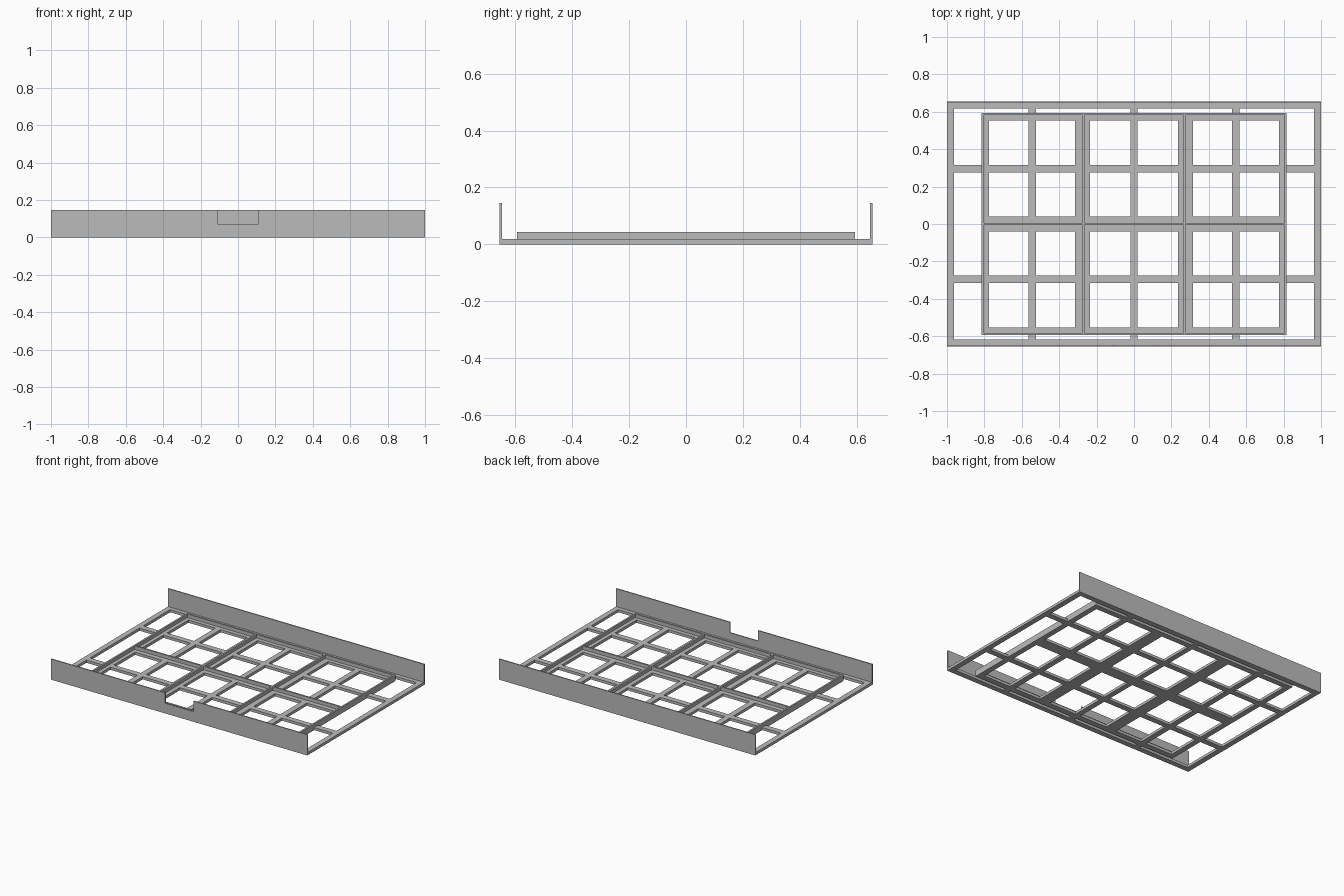
import bpy, bmesh
from mathutils import Vector

if "Cube" in bpy.data.objects:
    bpy.data.objects.remove(bpy.data.objects["Cube"])

grey = bpy.data.materials.new("plain grey")
grey.diffuse_color = (0.5, 0.5, 0.5, 1)
grey.use_nodes = True
grey.node_tree.nodes["Principled BSDF"].inputs["Base Color"].default_value = grey.diffuse_color


def slab(name, rects, depth0, depth1, upright=False):
    """Union of rectangles (u0, u1, v0, v1) extruded into one clean solid.
    Flat slabs lie in xy and extrude along z; upright ones lie in xz and extrude along y."""
    us = sorted({round(u, 4) for r in rects for u in r[:2]})
    vs = sorted({round(v, 4) for r in rects for v in r[2:]})

    def place(u, v, d):
        return Vector((u, d, v)) if upright else Vector((u, v, d))

    bm = bmesh.new()
    grid = {}

    def vert(i, j):
        if (i, j) not in grid:
            grid[i, j] = bm.verts.new(place(us[i], vs[j], depth0))
        return grid[i, j]

    for i in range(len(us) - 1):
        for j in range(len(vs) - 1):
            u, v = (us[i] + us[i + 1]) / 2, (vs[j] + vs[j + 1]) / 2
            if any(a < u < b and c < v < d for a, b, c, d in rects):
                bm.faces.new([vert(i, j), vert(i + 1, j), vert(i + 1, j + 1), vert(i, j + 1)])
    extruded = bmesh.ops.extrude_face_region(bm, geom=bm.faces[:], use_keep_orig=True)
    bmesh.ops.translate(bm, vec=place(0, 0, depth1 - depth0),
                        verts=[g for g in extruded["geom"] if isinstance(g, bmesh.types.BMVert)])
    bmesh.ops.recalc_face_normals(bm, faces=bm.faces[:])
    mesh = bpy.data.meshes.new(name)
    bm.to_mesh(mesh)
    bm.free()
    mesh.materials.append(grey)
    obj = bpy.data.objects.new(name, mesh)
    bpy.context.collection.objects.link(obj)
    return obj


def x_bars(spans, half_y):
    """Bars running along y, mirrored in x."""
    return [(s * c - w, s * c + w, -half_y, half_y) for c, w in spans for s in (-1, 1)]


def y_bars(spans, half_x):
    """Bars running along x, mirrored in y."""
    return [(-half_x, half_x, s * c - w, s * c + w) for c, w in spans for s in (-1, 1)]


HY, WALL, TOP, FLOOR = 0.655, 0.008, 0.146, 0.019
inner = HY - WALL

# Open lattice floor: outer frame, six cell frames, and ribs tying them together
floor = x_bars([(0.981, 0.019)], inner)
floor += y_bars([((inner + 0.617) / 2, (inner - 0.617) / 2)], 1)
floor += x_bars([(0.7955, 0.0195), (0.275, 0.041)], 0.594)
floor += y_bars([(0.574, 0.02), (0, 0.04)], 0.815)
floor += x_bars([(0.5445, 0.0205), (0, 0.019)], inner)
floor += y_bars([(0.296, 0.02)], 1)
slab("lattice_floor", floor, 0, FLOOR)

# Low divider ridges around the six cells
ridges = x_bars([(0.809, 0.006), (0.27, 0.006)], 0.594)
ridges += y_bars([(0.588, 0.006), (0, 0.006)], 0.815)
slab("cell_dividers", ridges, FLOOR, 0.043)

# Tall side walls, the front one with a finger notch
slab("back_wall", [(-1, 1, 0, TOP)], inner, HY, upright=True)
slab("front_wall", [(-1, 1, 0, 0.072), (-1, -0.11, 0, TOP), (0.11, 1, 0, TOP)],
     -HY, -inner, upright=True)
